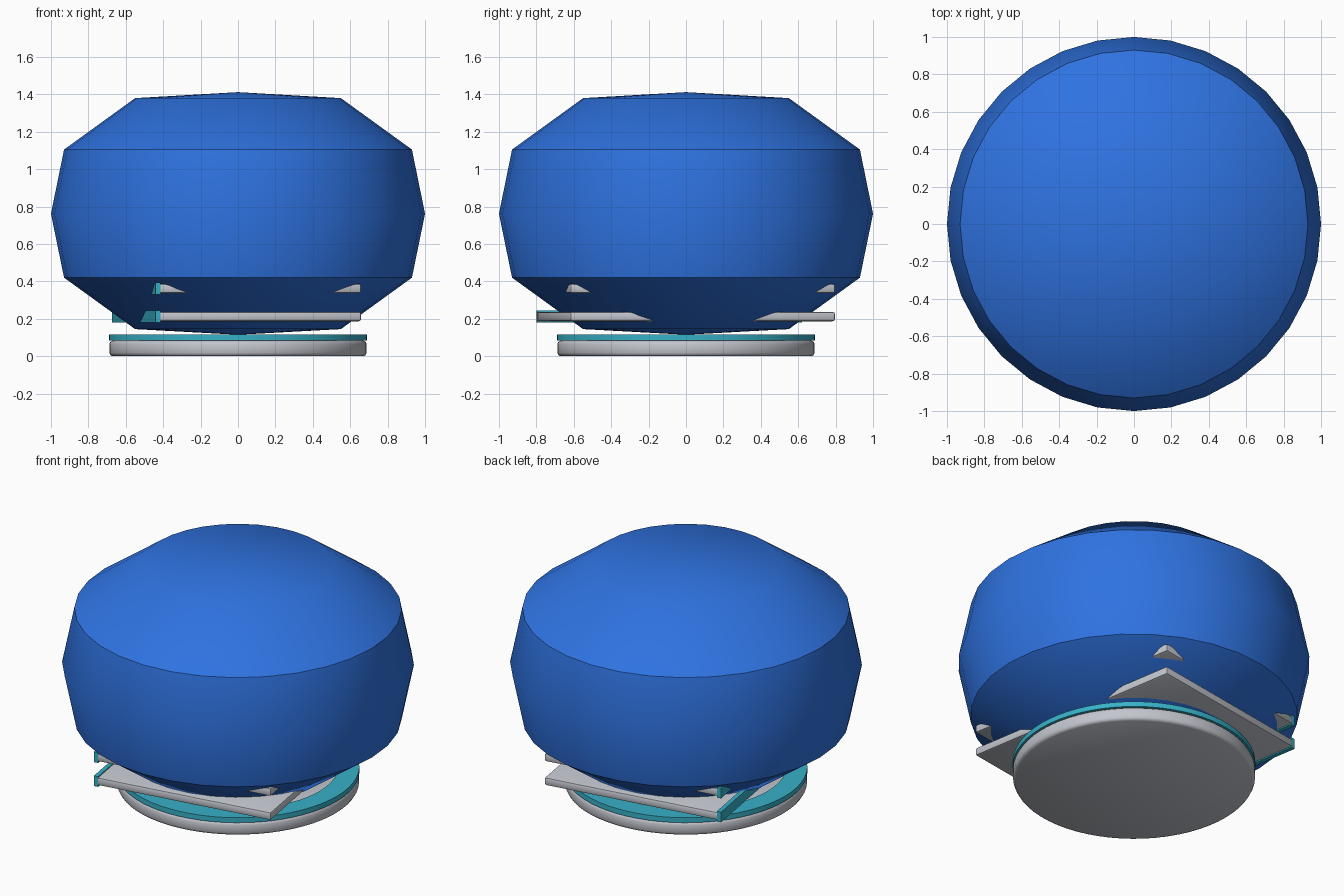
import bpy, bmesh, math
from mathutils import Matrix, Vector

cube = bpy.data.objects.get("Cube")
if cube:
    bpy.data.objects.remove(cube, do_unlink=True)


def material(name, rgb):
    m = bpy.data.materials.new(name)
    m.use_nodes = True
    m.diffuse_color = (*rgb, 1)
    m.node_tree.nodes["Principled BSDF"].inputs["Base Color"].default_value = (*rgb, 1)
    return m


BLUE = material("royal blue", (0.028, 0.17, 0.75))
CYAN = material("cyan trim", (0.038, 0.44, 0.58))
GREY = material("pale grey", (0.54, 0.56, 0.61))


def finish(bm, name, mat, angle):
    bmesh.ops.recalc_face_normals(bm, faces=bm.faces)
    mesh = bpy.data.meshes.new(name)
    bm.to_mesh(mesh)
    bm.free()
    mesh.materials.append(mat)
    ob = bpy.data.objects.new(name, mesh)
    bpy.context.collection.objects.link(ob)
    bpy.ops.object.select_all(action='DESELECT')
    ob.select_set(True)
    bpy.context.view_layer.objects.active = ob
    bpy.ops.object.shade_smooth_by_angle(angle=math.radians(angle))
    return ob


def lathe(name, profile, sides, mat, angle=40, closed=False):
    """Turn a (radius, height) profile around the z axis."""
    bm = bmesh.new()
    vs = [bm.verts.new((r, 0, z)) for r, z in profile]
    pairs = list(zip(vs, vs[1:])) + ([(vs[-1], vs[0])] if closed else [])
    edges = [bm.edges.new(p) for p in pairs]
    bmesh.ops.spin(bm, geom=vs + edges, cent=(0, 0, 0), axis=(0, 0, 1),
                   angle=math.tau, steps=sides, use_duplicate=False)
    bmesh.ops.remove_doubles(bm, verts=bm.verts, dist=1e-4)
    return finish(bm, name, mat, angle)


TURN = Matrix.Rotation(math.radians(9.4), 4, 'Z')


def slab(name, low, high, mat, bevel=0):
    """Box between two corners, turned with the stack of plates."""
    low, high = Vector(low), Vector(high)
    bm = bmesh.new()
    bmesh.ops.create_cube(bm, size=1)
    bmesh.ops.scale(bm, vec=high - low, verts=bm.verts)
    bmesh.ops.translate(bm, vec=(low + high) / 2, verts=bm.verts)
    if bevel:
        bmesh.ops.bevel(bm, geom=bm.edges[:], offset=bevel, segments=2,
                        profile=0.5, affect='EDGES')
    bm.transform(TURN)
    return finish(bm, name, mat, 30)


# Faceted round body
lathe("body", [(0, 0.115), (0.55, 0.145), (0.93, 0.42), (1, 0.762),
               (0.93, 1.105), (0.55, 1.38), (0, 1.412)], 32, BLUE)

# Round foot with softened rims, and the trim ring lying on it
lathe("foot", [(0, 0), (0.67, 0), (0.682, 0.006), (0.688, 0.018),
               (0.688, 0.065), (0.682, 0.077), (0.67, 0.083), (0, 0.083)], 64, GREY)
lathe("foot_ring", [(0.57, 0.083), (0.69, 0.083), (0.69, 0.115), (0.57, 0.115)],
      64, CYAN, closed=True)

# Two flat plates poking out of the body, each with a trim strip on one long edge
HX, HY = 0.55, 0.718
for label, z in (("lower", 0.187), ("upper", 0.337)):
    slab(label + "_plate", (-HX, -HY, z), (HX, HY, z + 0.05), GREY, 0.012)
    slab(label + "_plate_strip", (-HX - 0.015, -HY, z - 0.007),
         (-HX + 0.012, HY, z + 0.057), CYAN)
